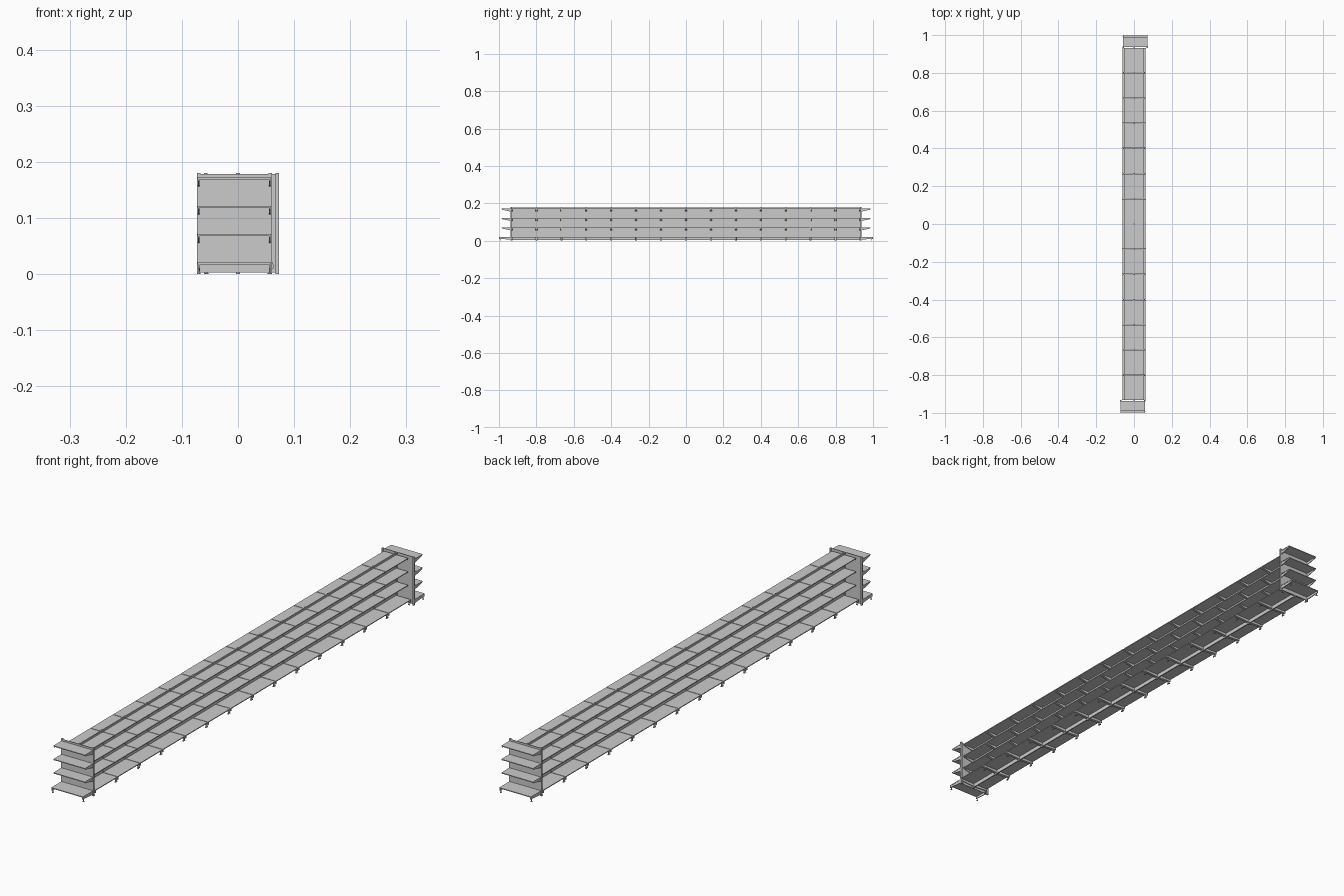
import bpy, bmesh, math
from mathutils import Matrix, Vector

if "Cube" in bpy.data.objects:
    bpy.data.objects.remove(bpy.data.objects["Cube"])

BAY = 0.1333          # width of one bay
HALF = BAY / 2
LEVELS = (0.0715, 0.1220, 0.1720)


def finish(bm, name):
    bmesh.ops.recalc_face_normals(bm, faces=bm.faces)
    me = bpy.data.meshes.new(name)
    bm.to_mesh(me)
    bm.free()
    return me


def add_box(bm, lo, hi):
    lo, hi = Vector(lo), Vector(hi)
    m = Matrix.Translation((lo + hi) / 2) @ Matrix.Diagonal((*(hi - lo), 1))
    bmesh.ops.create_cube(bm, size=1, matrix=m)


def box_mesh(name, *boxes):
    bm = bmesh.new()
    for lo, hi in boxes:
        add_box(bm, lo, hi)
    return finish(bm, name)


def plate_mesh(name, profile, t):
    """Extrude a (depth, z) outline sideways by t; depth runs toward -y."""
    bm = bmesh.new()
    f = bm.faces.new([bm.verts.new((-t / 2, -d, z)) for d, z in profile])
    r = bmesh.ops.extrude_face_region(bm, geom=[f])
    bmesh.ops.translate(bm, vec=(t, 0, 0),
                        verts=[v for v in r["geom"] if isinstance(v, bmesh.types.BMVert)])
    return finish(bm, name)


def foot_mesh(name):
    bm = bmesh.new()
    for r, z0, z1 in ((0.0032, 0, 0.002), (0.0014, 0.002, 0.012)):
        bmesh.ops.create_cone(bm, cap_ends=True, segments=12, radius1=r, radius2=r, depth=z1 - z0,
                              matrix=Matrix.Translation((0, 0, (z0 + z1) / 2)))
    return finish(bm, name)


# Shared part meshes, modelled for a bay that faces -y
w = HALF - 0.0012
panel = box_mesh("back_panel", ((-HALF, -0.002, 0.003), (HALF, 0, 0.179)))
base_shelf = box_mesh("base_shelf", ((-w, -0.062, 0.0175), (w, -0.002, 0.0205)))
upper_shelf = box_mesh("upper_shelf", ((-w, -0.050, -0.003), (w, -0.002, 0)))
arm = plate_mesh("shelf_bracket", [(0.002, -0.003), (0.002, -0.016), (0.010, -0.014),
                                   (0.048, -0.006), (0.048, -0.003)], 0.0025)
base_arm = plate_mesh("base_bracket", [(0.002, 0.0175), (0.002, 0.006), (0.056, 0.010),
                                       (0.063, 0.010), (0.063, 0.0175)], 0.003)
foot = foot_mesh("levelling_foot")
upright = box_mesh("upright_post", ((-0.003, -0.0035, 0), (0.003, 0.0035, 0.18)))


def place(mesh, m):
    ob = bpy.data.objects.new(mesh.name, mesh)
    bpy.context.collection.objects.link(ob)
    ob.matrix_world = m


def build_bay(m):
    place(panel, m)
    place(base_shelf, m)
    for z in LEVELS:
        place(upper_shelf, m @ Matrix.Translation((0, 0, z)))
    for s in (-1, 1):
        u = s * (HALF - 0.0035)
        place(base_arm, m @ Matrix.Translation((u, 0, 0)))
        place(foot, m @ Matrix.Translation((u, -0.056, 0)))
        for z in LEVELS:
            place(arm, m @ Matrix.Translation((u, 0, z)))


# Double-sided run of bays
for i in range(14):
    y = (i - 6.5) * BAY
    for s in (-1, 1):
        build_bay(Matrix.Translation((0, y, 0)) @ Matrix.Rotation(s * math.pi / 2, 4, 'Z'))

# Upright posts between the bays
for i in range(15):
    place(upright, Matrix.Translation((0, (i - 7) * BAY, 0)) @ Matrix.Rotation(math.pi / 2, 4, 'Z'))

# Single-sided end bays, each shifted slightly sideways
for a in (0, math.pi):
    turn = Matrix.Rotation(a, 4, 'Z')
    end = turn @ Matrix.Translation((-0.0065, -0.937, 0))
    build_bay(end)
    for s in (-1, 1):
        place(upright, end @ Matrix.Translation((s * (HALF - 0.003), 0.001, 0)))
